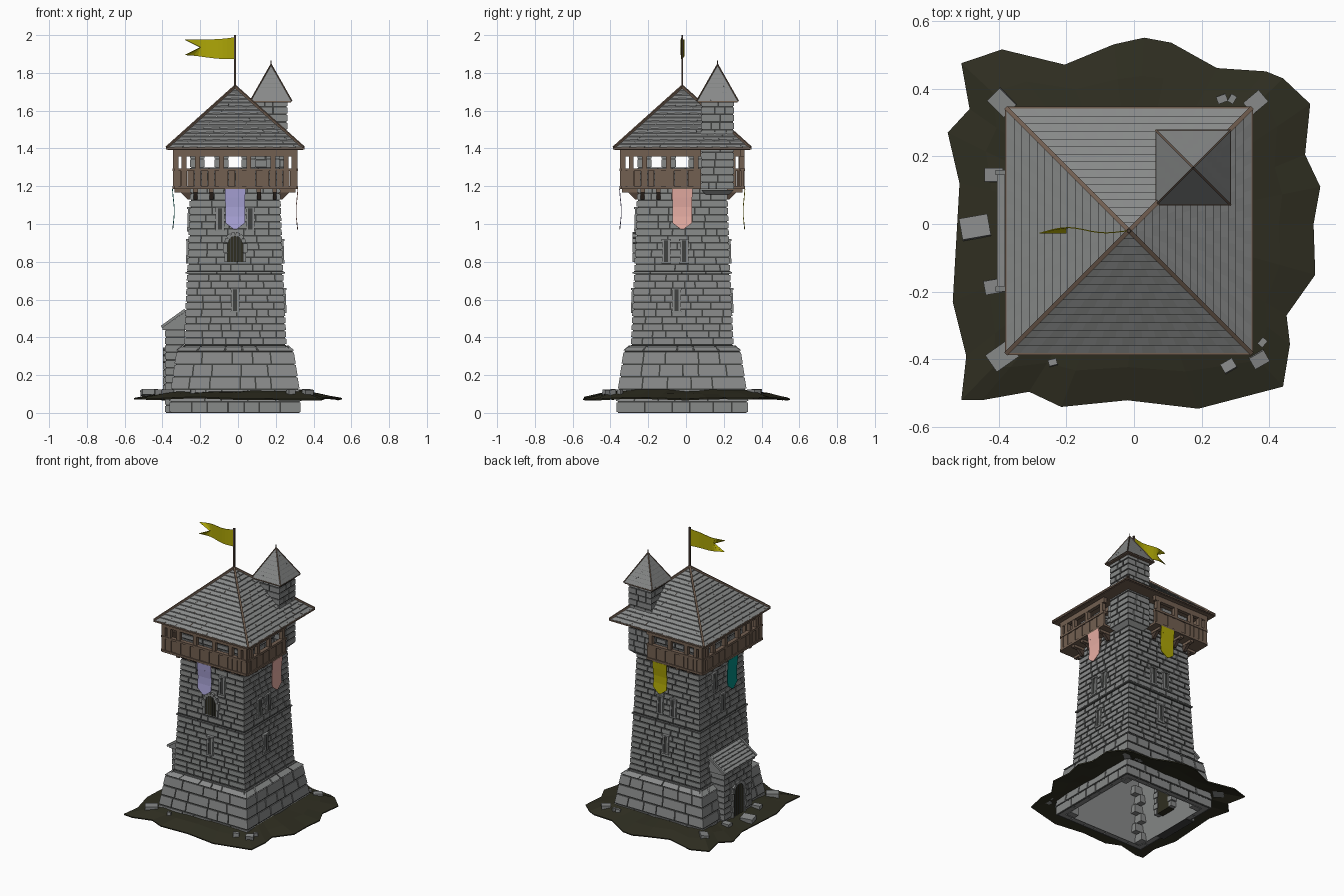
import bpy, bmesh, math, random
from mathutils import Vector, Matrix

random.seed(4)
if "Cube" in bpy.data.objects:
    bpy.data.objects.remove(bpy.data.objects["Cube"])

PALETTE = {
    "stone": (0.245, 0.252, 0.25), "mortar": (0.05, 0.052, 0.05),
    "wood": (0.17, 0.115, 0.082), "dark_wood": (0.075, 0.05, 0.037),
    "earth": (0.028, 0.027, 0.015), "lavender_cloth": (0.40, 0.37, 0.68),
    "pink_cloth": (0.80, 0.42, 0.37), "teal_cloth": (0.001, 0.26, 0.23),
    "yellow_cloth": (0.42, 0.38, 0.002),
}
STONE, MORTAR, WOOD, DARK, EARTH, LAVENDER, PINK, TEAL, YELLOW = range(9)
MATERIALS = []
for label, rgb in PALETTE.items():
    m = bpy.data.materials.new(label)
    m.use_nodes = True
    m.diffuse_color = (*rgb, 1)
    shader = m.node_tree.nodes["Principled BSDF"]
    shader.inputs["Base Color"].default_value = (*rgb, 1)
    shader.inputs["Roughness"].default_value = 0.9
    MATERIALS.append(m)

TOWER = (-0.015, -0.02)
TURRET = (0.175, 0.167)


def finish(bm, name, thickness=0):
    mesh = bpy.data.meshes.new(name)
    bm.to_mesh(mesh)
    bm.free()
    for m in MATERIALS:
        mesh.materials.append(m)
    ob = bpy.data.objects.new(name, mesh)
    bpy.context.collection.objects.link(ob)
    if thickness:
        mod = ob.modifiers.new("thickness", "SOLIDIFY")
        mod.thickness, mod.offset = thickness, 0


def at(k, u, r, z, c=TOWER):
    """Point on side k (front, right, back, left): u along it, r outwards."""
    p = Matrix.Rotation(k * math.pi / 2, 3, 'Z') @ Vector((u, -r, z))
    return p + Vector((c[0], c[1], 0))


def face(bm, pts, mat):
    bm.faces.new([bm.verts.new(p) for p in pts]).material_index = mat


def block(bm, k, u0, u1, r0, r1, z0, z1, mat, lean=0, c=TOWER, taper=1):
    lo = [(u0, r1), (u1, r1), (u1, r0), (u0, r0)]
    hi = [(u * taper, r + (lean if r == r1 else 0)) for u, r in lo]
    v = [bm.verts.new(at(k, u, r, z, c)) for ring, z in ((lo, z0), (hi, z1)) for u, r in ring]
    quads = [(3, 2, 1, 0), (4, 5, 6, 7)] + [(i, (i + 1) % 4, (i + 1) % 4 + 4, i + 4) for i in range(4)]
    for q in quads:
        bm.faces.new([v[i] for i in q]).material_index = mat


def frustum(bm, z0, z1, h0, h1, mat, c=TOWER, caps=True):
    lo, hi = [[at(k, -h, h, z, c) for k in range(4)] for h, z in ((h0, z0), (h1, z1))]
    if caps:
        face(bm, lo[::-1], mat)
        face(bm, hi, mat)
    for k in range(4):
        j = (k + 1) % 4
        face(bm, [lo[k], lo[j], hi[j], hi[k]], mat)


def beam(bm, a, b, w, mat):
    d = b - a
    mx = Matrix.Translation((a + b) / 2) @ d.to_track_quat('Z', 'Y').to_matrix().to_4x4()
    vs = bmesh.ops.create_cube(bm, size=1, matrix=mx @ Matrix.Diagonal((w, w, d.length, 1)))["verts"]
    for f in {f for v in vs for f in v.link_faces}:
        f.material_index = mat


def brick_row(bm, k, u0, u1, r, lean, z0, z1, length, depth, c=TOWER):
    g, u = 0.004, u0
    while u < u1 - 0.001:
        e = u + length * random.uniform(0.6, 1.4)
        if u1 - e < length * 0.4:
            e = u1
        block(bm, k, u + (g if u > u0 else 0), e - (g if e < u1 else 0),
              r - depth, r, z0 + g, z1 - g, STONE, lean, c, (r + lean) / r)
        u = e


def masonry(bm, z0, z1, h0, h1, rows, length, depth=0.03, c=TOWER):
    """Four walls of bricks, with the corners alternating from row to row."""
    for i in range(rows):
        a, b = i / rows, (i + 1) / rows
        ha, hb = h0 + (h1 - h0) * a, h0 + (h1 - h0) * b
        for k in range(4):
            end = ha if (i + k) % 2 else ha - depth / 2
            brick_row(bm, k, -end, end, ha, hb - ha, z0 + (z1 - z0) * a, z0 + (z1 - z0) * b, length, depth, c)


def shingles(bm, k, r0, z0, r1, z1, w0, w1, rows, step, lift, c=TOWER):
    """Overlapping rows of flat shingles, every other one a little higher."""
    for i in range(rows):
        (ra, za, wa), (rb, zb, wb) = [(r0 + (r1 - r0) * t, z0 + (z1 - z0) * t, w0 + (w1 - w0) * t)
                                      for t in (i / rows, (i + 1) / rows)]
        n = max(1, round(2 * wa / step))
        for j in range(n):
            s, e = 2 * j / n - 1, 2 * (j + 1) / n - 1
            top = za + lift * (1 if j % 2 else 0.8)
            tl, tr = at(k, s * wa, ra, top, c), at(k, e * wa, ra, top, c)
            face(bm, [tl, tr, at(k, e * wb, rb, zb, c), at(k, s * wb, rb, zb, c)], STONE)
            face(bm, [at(k, s * wa, ra, za, c), at(k, e * wa, ra, za, c), tr, tl], STONE)


def pyramid_roof(name, z0, z1, h, rows, step, lift, trim, c):
    bm = bmesh.new()
    frustum(bm, z0 - 0.008, z0 - 0.001, h - 0.004, h - 0.004, WOOD, c)
    for k in range(4):
        shingles(bm, k, h, z0, 0.002, z1, h, 0.002, rows, step, lift, c)
        corner = at(k, -h, h, z0, c)
        rise = Vector((0, 0, lift * 0.7))
        beam(bm, corner + rise, at(k, 0, 0, z1 + 0.004, c) + rise, trim, WOOD)
        beam(bm, corner, at(k, h, h, z0, c), trim * 0.8, WOOD)
    finish(bm, name)


# Tower walls: z range, half widths, rows, brick length, depth
SECTIONS = [
    (0.0, 0.06, 0.347, 0.347, 1, 0.12, 0.045), (0.06, 0.325, 0.35, 0.311, 4, 0.13, 0.04),
    (0.325, 0.36, 0.314, 0.275, 1, 0.13, 0.03), (0.36, 0.735, 0.272, 0.255, 10, 0.085, 0.03),
    (0.735, 0.75, 0.263, 0.263, 1, 0.13, 0.03), (0.75, 1.2, 0.254, 0.238, 12, 0.085, 0.03),
    (1.2, 1.3, 0.238, 0.238, 3, 0.08, 0.03)]
bricks, core = bmesh.new(), bmesh.new()
for z0, z1, h0, h1, rows, length, depth in SECTIONS:
    masonry(bricks, z0, z1, h0, h1, rows, length, depth)
    frustum(core, z0, z1, h0 - 0.007, h1 - 0.007, MORTAR, caps=z0 > 0.7)
# Merlons
for k in range(4):
    for u in (-0.2, -0.072, 0.072, 0.2):
        for z in (1.3, 1.345):
            block(bricks, k, u - 0.038, u + 0.038, 0.18, 0.238, z + 0.003, z + 0.042, STONE)
        block(core, k, u - 0.033, u + 0.033, 0.185, 0.233, 1.3, 1.385, MORTAR)
finish(bricks, "tower_bricks")
finish(core, "tower_core")

# Hollow inside with corner stones and the back of the doorway
bm = bmesh.new()
frustum(bm, 0, 0.36, 0.302, 0.24, STONE, caps=False)
frustum(bm, 0.36, 0.735, 0.24, 0.222, STONE, caps=False)
for k in range(4):
    for i in range(6):
        z, reach = i * 0.06, 0.04 + 0.025 * (i % 2)
        h = 0.3 - 0.17 * z
        block(bm, k, -h, -h + reach, h - 0.105 + reach, h, z + 0.003, z + 0.057, STONE)
block(bm, 3, -0.055, 0.055, 0.24, 0.29, 0.1, 0.33, EARTH)
for s in (-1, 1):
    for i in range(6):
        w = 0.013 + 0.007 * (i % 2)
        block(bm, 3, s * 0.07 - w, s * 0.07 + w, 0.235, 0.275, 0.1 + i * 0.04, 0.135 + i * 0.04, STONE)
finish(bm, "tower_interior")

# Corner turret
bm = bmesh.new()
masonry(bm, 1.18, 1.66, 0.088, 0.088, 12, 0.065, 0.025, TURRET)
frustum(bm, 1.185, 1.655, 0.082, 0.082, MORTAR, TURRET)
frustum(bm, 1.155, 1.18, 0.06, 0.085, STONE, TURRET)
finish(bm, "corner_turret")


def half(z):
    for z0, z1, h0, h1, *_ in SECTIONS:
        if z0 <= z < z1:
            return h0 + (h1 - h0) * (z - z0) / (z1 - z0)


def slit(bm, k, u, z0, z1):
    r = half(z0)
    lean = half(z1) - r
    block(bm, k, u - 0.012, u + 0.012, r - 0.02, r + 0.003, z0, z1, MORTAR, lean)
    for s in (-1, 1):
        x = u + s * 0.017
        block(bm, k, x - 0.006, x + 0.006, r - 0.02, r + 0.008, z0, z1, STONE, lean)
    for z in (z0 - 0.01, z1):
        block(bm, k, u - 0.026, u + 0.026, r - 0.02, r + 0.008, z, z + 0.01, STONE)


def arch(bm, k, u, z0, spring, rad, r, bars):
    """Dark arched opening with bars and a ring of stones."""
    arc = [(math.cos(i * math.pi / 6) * rad, math.sin(i * math.pi / 6) * rad) for i in range(7)]
    outline = [(-rad, z0), (rad, z0)] + [(x, spring + y) for x, y in arc]
    face(bm, [at(k, u + x, r + 0.003, z) for x, z in outline], EARTH)
    pts = [at(k, u + x * 1.15, r, spring + y * 1.15) for x, y in arc]
    for a, b in zip(pts, pts[1:]):
        beam(bm, a, a.lerp(b, 0.9), 0.022, STONE)
    for s in (-1, 1):
        n = max(2, round((spring - z0) / 0.04))
        for i in range(n):
            z, d = z0 + (spring - z0) * i / n, 0.008 + 0.004 * (i % 2)
            x = u + s * (rad + d)
            block(bm, k, x - d, x + d, r - 0.01, r + 0.011, z, z + (spring - z0) / n - 0.003, STONE)
    for i in range(bars):
        x = rad * (2 * (i + 1) / (bars + 1) - 1)
        top = spring + math.sqrt(rad * rad - x * x)
        beam(bm, at(k, u + x, r + 0.003, z0), at(k, u + x, r + 0.003, top), 0.005, MORTAR)


# Windows
bm = bmesh.new()
SLITS = {0: [(0, 0.54), (-0.08, 0.97), (0.08, 0.97)], 1: [(-0.03, 0.54), (-0.085, 0.8), (0.01, 0.8)],
         2: [(0, 0.54), (-0.05, 0.8), (0.05, 0.8)], 3: [(-0.08, 0.97), (0.08, 0.97), (0, 0.8)]}
for k, spots in SLITS.items():
    for u, z in spots:
        slit(bm, k, u, z, z + 0.11)
arch(bm, 0, 0, 0.8, 0.9, 0.041, half(0.8), 4)
finish(bm, "windows")

# Door porch on the left side, with a lean-to roof
bm = bmesh.new()
for i in range(11):
    z = i * 0.04
    back = 0.305 - 0.1 * z
    spans = [(-0.15, -0.06), (0.06, 0.15)] if 2 < i < 8 else [(-0.15, 0.15)]
    for a, b in spans:
        brick_row(bm, 3, a, b, 0.372, 0, z, z + 0.04, 0.07, 0.372 - back)
        block(bm, 3, a + 0.006, b - 0.006, back, 0.366, z, z + 0.04, MORTAR)
arch(bm, 3, 0, 0.11, 0.27, 0.056, 0.37, 4)
block(bm, 3, -0.165, 0.165, 0.25, 0.385, 0.44, 0.452, STONE)
block(bm, 3, -0.165, 0.165, 0.25, 0.383, 0.452, 0.535, STONE, -0.118)
shingles(bm, 3, 0.39, 0.453, 0.265, 0.54, 0.172, 0.172, 6, 0.035, 0.007)
for u in (-0.172, 0.172):
    beam(bm, at(3, u, 0.39, 0.455), at(3, u, 0.265, 0.545), 0.014, STONE)
finish(bm, "door_porch")

# Wooden gallery around the tower, stopping at the turret
bm = bmesh.new()
R = 0.325
for k, (a, b) in enumerate([(-R, R), (-R, 0.1), (-0.1, R), (-R, R)]):
    block(bm, k, a, b, 0.22, R + 0.008, 1.185, 1.2, WOOD)
    block(bm, k, a, b, R - 0.02, R + 0.008, 1.28, 1.295, WOOD)
    block(bm, k, a, b, R - 0.02, R + 0.005, 1.357, 1.395, WOOD)
    block(bm, k, -0.23, 0.23, 0.19, 0.23, 1.365, 1.395, WOOD)
    n = round((b - a) / 0.036)
    w = (b - a) / n
    for i in range(n):
        block(bm, k, a + i * w + 0.001, a + (i + 1) * w - 0.001, R - 0.012, R + 0.003 * (i % 2),
              1.195 - 0.004 * (i % 3), 1.283, WOOD)
    for u in (-0.312, -0.27, -0.2, -0.072, 0.072, 0.2, 0.27, 0.312):
        if a < u < b:
            block(bm, k, u - 0.013, u + 0.013, R - 0.022, R + 0.004, 1.2, 1.36, WOOD)
    for u in (-0.21, -0.126, -0.042, 0.042, 0.126, 0.21):
        if a < u < b:
            block(bm, k, u - 0.01, u + 0.01, 0.22, 0.25, 1.13, 1.185, DARK, 0.055)
            block(bm, k, u - 0.012, u + 0.012, 0.22, R - 0.005, 1.168, 1.186, WOOD)
finish(bm, "gallery")

# Roofs
pyramid_roof("main_roof", 1.4, 1.72, 0.362, 16, 0.04, 0.007, 0.012, TOWER)
pyramid_roof("turret_roof", 1.65, 1.84, 0.11, 8, 0.035, 0.002, 0.005, TURRET)

# Flag pole and turret spike
bm = bmesh.new()
beam(bm, at(0, 0, 0, 1.7), at(0, 0, 0, 2.0), 0.01, DARK)
beam(bm, at(0, 0, 0, 1.83, TURRET), at(0, 0, 0, 1.865, TURRET), 0.004, DARK)
finish(bm, "flag_pole")

# Swallow-tailed flag
bm = bmesh.new()
N = 12


def flag_point(i, v):
    t = i / N
    notch = max(0, t - 0.7) / 0.3 * 0.08
    x = -0.265 * t + (notch if v == 0 else 0)
    y = 0.011 * math.sin(t * 7) * t ** 0.4
    return at(0, x, y, 1.931 + v * (0.058 - 0.018 * t) - 0.004 * math.sin(t * 5))


for i in range(N):
    for lo, hi in ((-1, 0), (0, 1)):
        face(bm, [flag_point(i, lo), flag_point(i, hi), flag_point(i + 1, hi), flag_point(i + 1, lo)], YELLOW)
finish(bm, "flag", 0.003)

# Hanging banners with pointed ends
for k, (side, mat) in enumerate([("front", LAVENDER), ("right", PINK), ("back", YELLOW), ("left", TEAL)]):
    bm = bmesh.new()
    rows = [(1.185, 0.054), (1.14, 0.053), (1.09, 0.052), (1.04, 0.052), (1.005, 0.051), (0.972, 0.008)]
    cut = [[at(k, s * w, R + 0.002 - 0.005 * math.sin(z * 25), z) for s in (-1, 1)] for z, w in rows]
    for (a, b), (c, d) in zip(cut, cut[1:]):
        face(bm, [c, d, b, a], mat)
    finish(bm, side + "_banner", 0.004)

# Ground: ragged rim rising to the foot of the walls
RIM = [(-.51, .475), (-.39, .515), (-.205, .47), (-.06, .53), (.03, .55), (.11, .535), (.245, .46), (.39, .45),
       (.44, .43), (.52, .355), (.505, .205), (.55, .11), (.53, 0), (.535, -.15), (.45, -.27), (.46, -.355),
       (.44, -.48), (.19, -.545), (-.02, -.52), (-.215, -.54), (-.31, -.495), (-.45, -.52), (-.51, -.52),
       (-.495, -.39), (-.535, -.23), (-.515, .12), (-.55, .27), (-.485, .34)]
bm = bmesh.new()
rings = [[], [], []]
for x, y in RIM:
    s = 0.325 / max(abs(x), abs(y))
    for ring, t, z in zip(rings, (1, (1 + s) / 2, s), (0.075, 0.1, 0.115)):
        ring.append(bm.verts.new((x * t, y * t, z + random.uniform(-0.006, 0.006))))
for outer, inner in zip(rings, rings[1:]):
    for i in range(len(RIM)):
        j = (i + 1) % len(RIM)
        bm.faces.new([outer[j], outer[i], inner[i], inner[j]]).material_index = EARTH
finish(bm, "ground", 0.008)

# Loose stones and the doorstep: x, y, size, turn
bm = bmesh.new()
for x, y, s, turn in [(-.39, .36, .07, -45), (-.39, -.39, .08, 35), (.36, .36, .06, 40), (.37, -.4, .05, 30),
                      (-.47, -.01, .085, 10), (-.415, .145, .055, 0), (-.415, -.185, .055, 10), (.26, .37, .03, 20),
                      (.29, .37, .025, 60), (.28, -.42, .04, 30), (.38, -.35, .025, 50), (-.24, -.41, .025, 15)]:
    mx = Matrix.Translation((x, y, 0.108)) @ Matrix.Rotation(math.radians(turn), 4, 'Z')
    mx = mx @ Matrix.Rotation(random.uniform(-0.15, 0.15), 4, 'X')
    bmesh.ops.create_cube(bm, size=1, matrix=mx @ Matrix.Diagonal((s, s * 0.75, 0.03, 1)))
finish(bm, "loose_stones")
